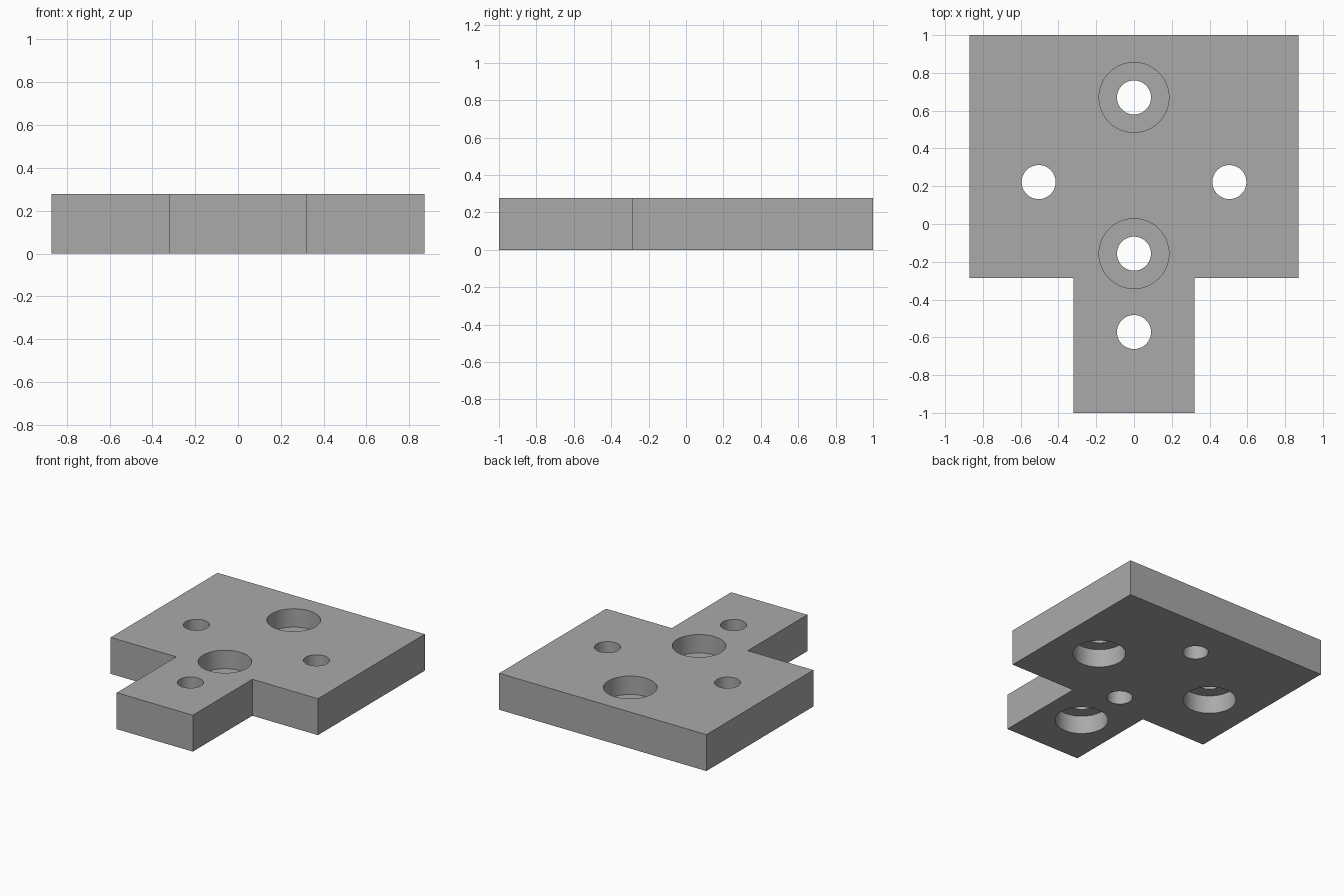
import bpy
import bmesh
import math

if "Cube" in bpy.data.objects:
    bpy.data.objects.remove(bpy.data.objects["Cube"], do_unlink=True)

THICK = 0.277
DEPTH = 0.14          # counterbore depth
HOLE_R, BORE_R = 0.09, 0.185

grey = bpy.data.materials.new("plain grey")
grey.use_nodes = True
colour = (0.4, 0.4, 0.4, 1)
grey.diffuse_color = colour
grey.node_tree.nodes["Principled BSDF"].inputs["Base Color"].default_value = colour


def add_object(name, bm):
    bmesh.ops.recalc_face_normals(bm, faces=bm.faces)
    mesh = bpy.data.meshes.new(name)
    bm.to_mesh(mesh)
    bm.free()
    obj = bpy.data.objects.new(name, mesh)
    bpy.context.collection.objects.link(obj)
    mesh.materials.append(grey)
    return obj


# T-shaped plate extruded from half an outline and its mirror
bm = bmesh.new()
half = [(0.32, -1), (0.32, -0.285), (0.872, -0.285), (0.872, 1)]
outline = half + [(-x, y) for x, y in reversed(half)]
base = bm.faces.new([bm.verts.new((x, y, 0)) for x, y in outline])
top = bmesh.ops.extrude_face_region(bm, geom=[base])["geom"]
bmesh.ops.translate(bm, vec=(0, 0, THICK),
                    verts=[v for v in top if isinstance(v, bmesh.types.BMVert)])
plate = add_object("t_shaped_plate", bm)


def stepped_cutter(x, y, from_top):
    """Lathed pin: a narrow through hole with a wide counterbore on one side."""
    step = THICK - DEPTH if from_top else DEPTH
    low, high = (HOLE_R, BORE_R) if from_top else (BORE_R, HOLE_R)
    profile = [(0, -0.1), (low, -0.1), (low, step), (high, step),
               (high, THICK + 0.1), (0, THICK + 0.1)]
    bm = bmesh.new()
    verts = [bm.verts.new((r, 0, z)) for r, z in profile]
    edges = [bm.edges.new(pair) for pair in zip(verts, verts[1:])]
    bmesh.ops.spin(bm, geom=verts + edges, axis=(0, 0, 1), cent=(0, 0, 0),
                   angle=math.tau, steps=64, use_duplicate=False)
    bmesh.ops.remove_doubles(bm, verts=bm.verts, dist=0.0001)
    bmesh.ops.translate(bm, vec=(x, y, 0), verts=bm.verts)
    cutter = add_object("hole_cutter", bm)
    cutter.hide_render = True
    return cutter


# Two bolt holes sunk from above, three from below
holes = [(0, 0.67, True), (0, -0.157, True),
         (-0.505, 0.222, False), (0.505, 0.222, False), (0, -0.572, False)]
cutters = [stepped_cutter(*hole) for hole in holes]
for cutter in cutters:
    cut = plate.modifiers.new("bolt hole", 'BOOLEAN')
    cut.operation = 'DIFFERENCE'
    cut.solver = 'EXACT'
    cut.object = cutter

# Apply the cuts, then drop the cutters
bpy.ops.object.select_all(action='DESELECT')
plate.select_set(True)
bpy.context.view_layer.objects.active = plate
for cut in list(plate.modifiers):
    bpy.ops.object.modifier_apply(modifier=cut.name)
for cutter in cutters:
    bpy.data.objects.remove(cutter, do_unlink=True)
bpy.ops.object.shade_smooth_by_angle(angle=math.radians(30))
